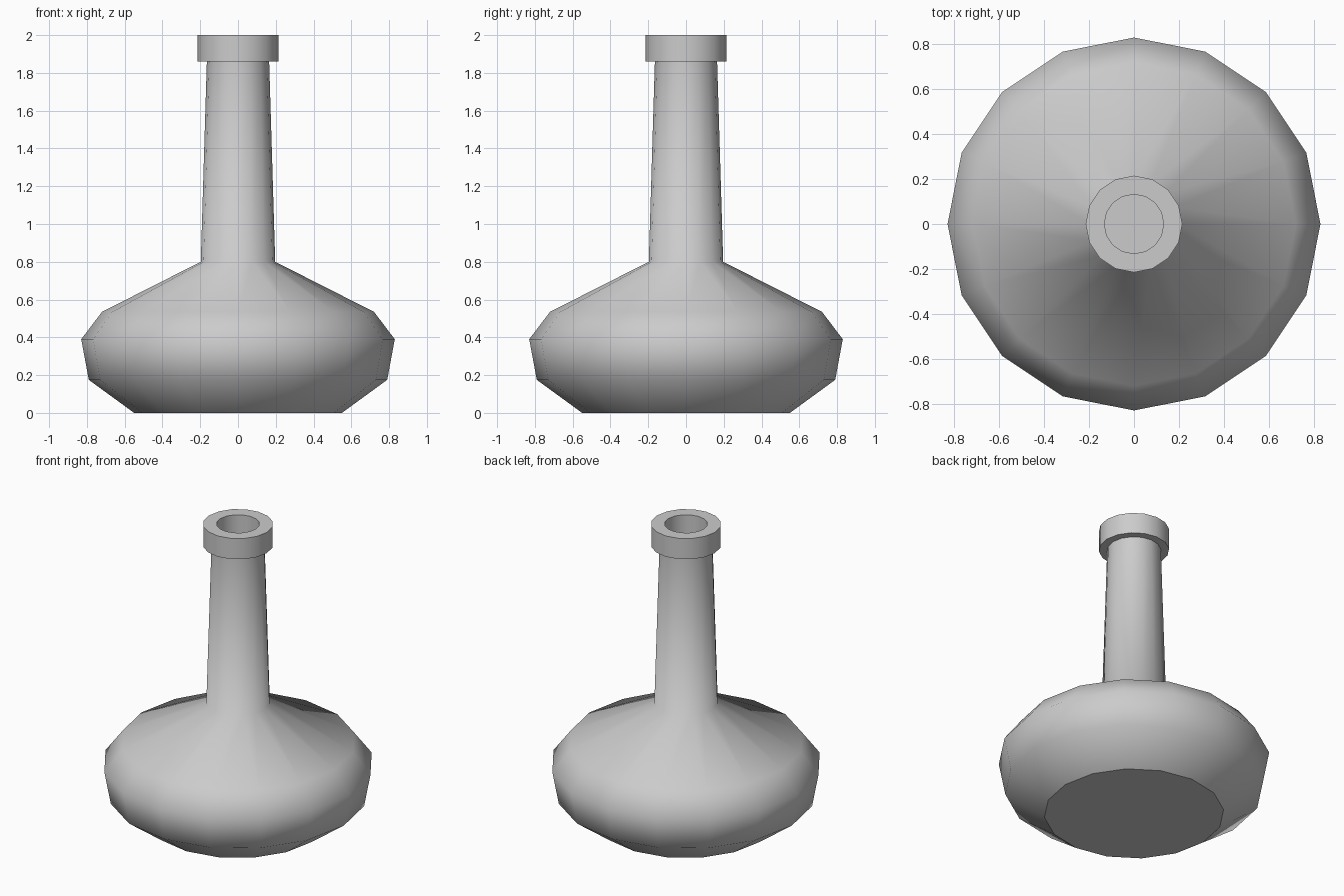
import bpy, bmesh, math

cube = bpy.data.objects.get("Cube")
if cube:
    bpy.data.objects.remove(cube, do_unlink=True)

SIDES = 16

# Single grey material
grey = bpy.data.materials.new("plain grey")
grey.use_nodes = True
colour = (0.6, 0.6, 0.6, 1)
grey.diffuse_color = colour
grey.node_tree.nodes["Principled BSDF"].inputs["Base Color"].default_value = colour


def lathe(name, profile):
    """Revolve (radius, height) points around z and cap both ends."""
    bm = bmesh.new()
    rings = []
    for r, z in profile:
        angles = [math.tau * i / SIDES for i in range(SIDES)]
        rings.append([bm.verts.new((r * math.cos(a), r * math.sin(a), z)) for a in angles])
    for low, high in zip(rings, rings[1:]):
        for i in range(SIDES):
            j = (i + 1) % SIDES
            bm.faces.new((low[i], low[j], high[j], high[i]))
    bm.faces.new(rings[0][::-1])
    bm.faces.new(rings[-1])
    bm.normal_update()

    # Smooth the round walls, keep every level face crisp
    for face in bm.faces:
        face.smooth = abs(face.normal.z) < 0.99
    for edge in bm.edges:
        if any(not f.smooth for f in edge.link_faces):
            edge.smooth = False

    mesh = bpy.data.meshes.new(name)
    bm.to_mesh(mesh)
    bm.free()
    mesh.materials.append(grey)
    obj = bpy.data.objects.new(name, mesh)
    bpy.context.collection.objects.link(obj)
    return obj


body = [(0.55, 0), (0.79, 0.175), (0.83, 0.39), (0.72, 0.535)]
neck = [(0.197, 0.8), (0.165, 1.86)]
collar = [(0.215, 1.86), (0.215, 2.0)]
mouth = [(0.132, 2.0), (0.132, 1.86)]

lathe("bottle", body + neck + collar + mouth)
